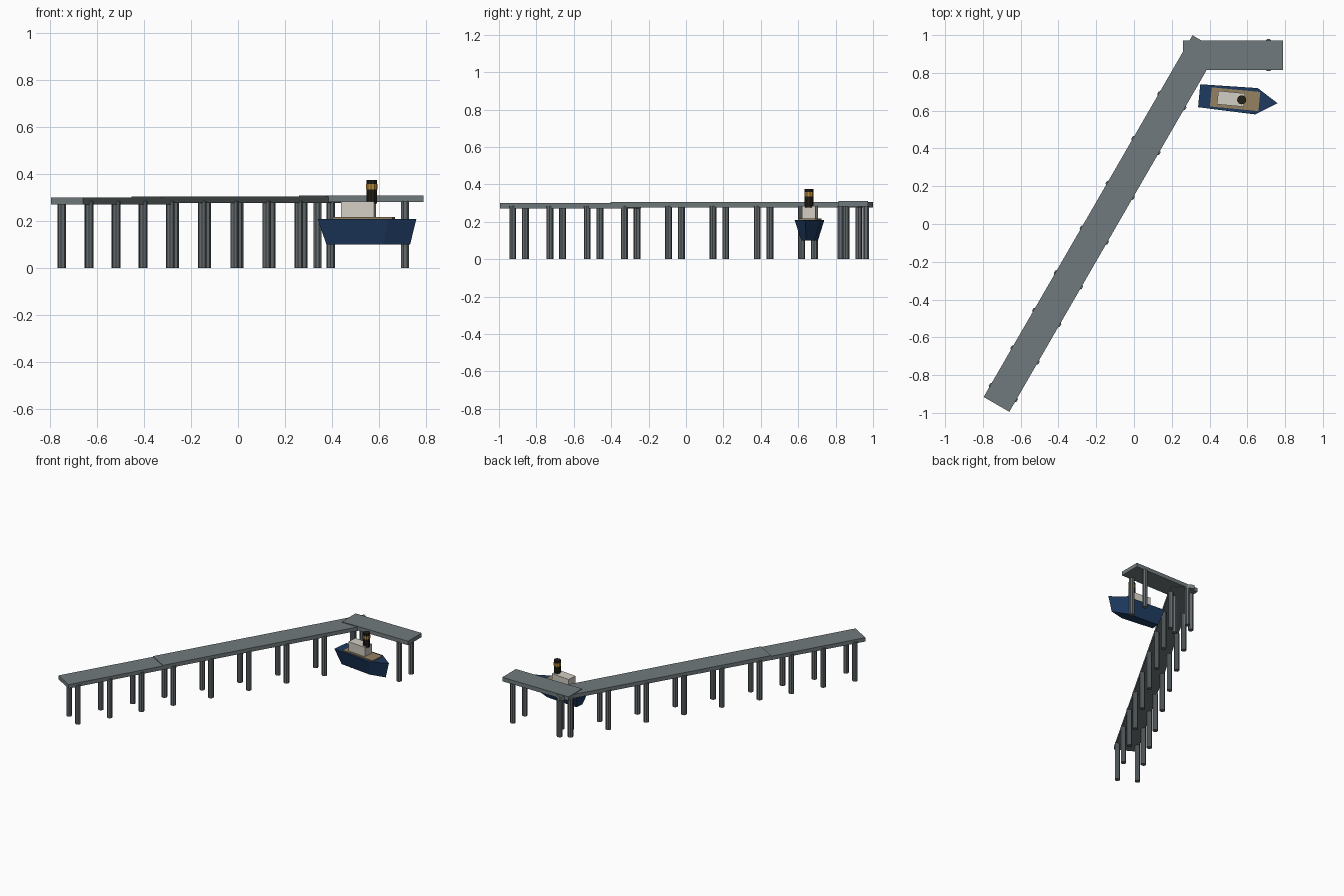
import bpy, bmesh, math
from mathutils import Matrix, Vector

if "Cube" in bpy.data.objects:
    bpy.data.objects.remove(bpy.data.objects["Cube"])


def material(name, rgb):
    m = bpy.data.materials.new(name)
    m.diffuse_color = (*rgb, 1)
    m.use_nodes = True
    m.node_tree.nodes["Principled BSDF"].inputs["Base Color"].default_value = m.diffuse_color
    return m


DECK = material("deck grey", (0.165, 0.195, 0.205))
PILE = material("pile grey", (0.13, 0.15, 0.16))
NAVY = material("hull navy", (0.013, 0.042, 0.115))
TAN = material("deck tan", (0.30, 0.22, 0.12))
CREAM = material("cabin cream", (0.65, 0.62, 0.55))
BLACK = material("funnel black", (0.016, 0.014, 0.010))
GOLD = material("band gold", (0.48, 0.26, 0.04))


def finish(name, bm, mat, frame):
    bmesh.ops.recalc_face_normals(bm, faces=bm.faces)
    me = bpy.data.meshes.new(name)
    bm.to_mesh(me)
    bm.free()
    me.materials.append(mat)
    ob = bpy.data.objects.new(name, me)
    ob.matrix_world = frame
    bpy.context.collection.objects.link(ob)
    return ob


def loft(name, bottom, top, z0, z1, mat, frame=Matrix()):
    """Solid between two matching outlines at two heights."""
    bm = bmesh.new()
    a = [bm.verts.new((x, y, z0)) for x, y in bottom]
    b = [bm.verts.new((x, y, z1)) for x, y in top]
    bm.faces.new(a)
    bm.faces.new(b)
    n = len(a)
    for i in range(n):
        j = (i + 1) % n
        bm.faces.new((a[i], a[j], b[j], b[i]))
    return finish(name, bm, mat, frame)


def box(name, x0, x1, half, z0, z1, mat, frame):
    o = [(x0, -half), (x1, -half), (x1, half), (x0, half)]
    return loft(name, o, o, z0, z1, mat, frame)


def post(name, x, y, r, z0, z1, mat, frame, sides):
    o = [(x + r * math.cos(2 * math.pi * (i + .5) / sides),
          y + r * math.sin(2 * math.pi * (i + .5) / sides)) for i in range(sides)]
    return loft(name, o, o, z0, z1, mat, frame)


def frame_at(x, y, degrees):
    return Matrix.Translation((x, y, 0)) @ Matrix.Rotation(math.radians(degrees), 4, 'Z')


# Walkway decks along the slanted pier, and the head deck at its end
pier = frame_at(-0.728, -0.955, 60)
head = frame_at(0.26, 0.894, 0)
box("shore_deck", 0, 0.78, 0.0785, 0.272, 0.300, DECK, pier)
box("main_deck", 0.683, 2.211, 0.0785, 0.277, 0.305, DECK, pier)
box("head_deck", 0, 0.53, 0.078, 0.281, 0.310, DECK, head)

# Paired support piles
for i, s in enumerate([0.072, 0.302, 0.532, 0.762, 1.035, 1.309, 1.582, 1.856, 2.13]):
    for side in (-1, 1):
        post(f"pier_pile_{i}_{side}", s, side * 0.068, 0.0185, 0, 0.285, PILE, pier, 8)
for i, s in enumerate([0.079, 0.452]):
    for side in (-1, 1):
        post(f"head_pile_{i}_{side}", s, side * 0.068, 0.0185, 0, 0.285, PILE, head, 8)

# Boat hull: pointed outline, narrower at the keel
boat = frame_at(0.345, 0.679, -5.5)


def hull_outline(x0, shoulder, tip, w0, w1):
    return [(x0, -w0), (shoulder, -w1), (tip, 0), (shoulder, w1), (x0, w0)]


loft("hull", hull_outline(0.035, 0.28, 0.39, 0.030, 0.036),
     hull_outline(0, 0.305, 0.417, 0.061, 0.070), 0.10, 0.21, NAVY, boat)

# Boat deck, cabin and banded funnel
box("boat_deck", 0.062, 0.32, 0.051, 0.208, 0.217, TAN, boat)
box("cabin", 0.098, 0.240, 0.036, 0.215, 0.284, CREAM, boat)
post("funnel", 0.226, 0, 0.0235, 0.275, 0.376, BLACK, boat, 10)
post("funnel_band", 0.226, 0, 0.0245, 0.335, 0.358, GOLD, boat, 10)
